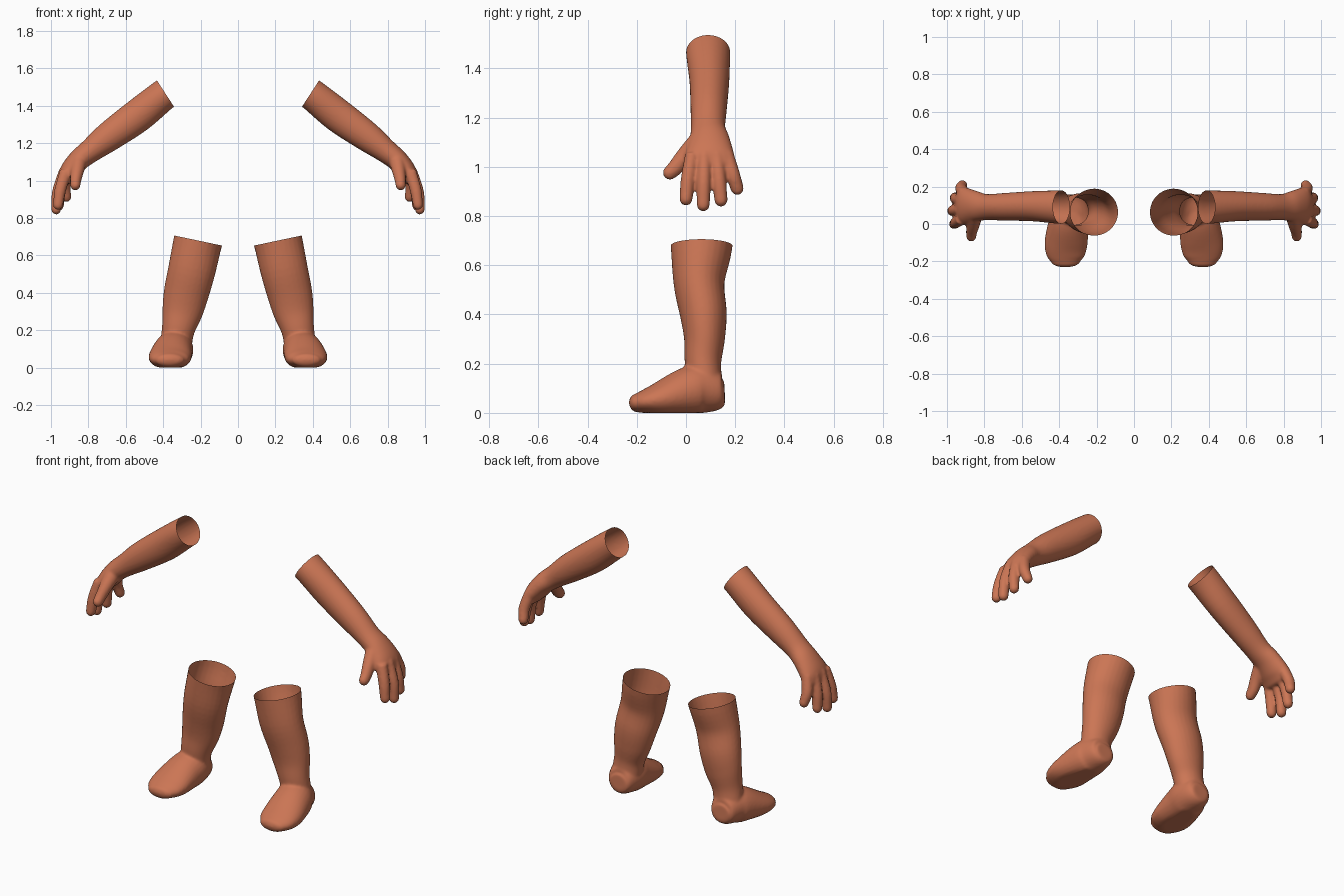
import bpy, bmesh
from math import sin, cos, pi, radians
from mathutils import Vector, Matrix

cube = bpy.data.objects.get("Cube")
if cube:
    bpy.data.objects.remove(cube)

skin = bpy.data.materials.new("terracotta_skin")
skin.diffuse_color = (0.6, 0.18, 0.09, 1)
skin.use_nodes = True
skin.node_tree.nodes["Principled BSDF"].inputs["Base Color"].default_value = skin.diffuse_color

X, Y = Vector((1, 0, 0)), Vector((0, 1, 0))
SEGMENTS = 28


def spline(points, steps=5):
    """Catmull-Rom interpolation of rows of (x, y, z, radius_side, radius_ref)."""
    rows = [Vector(p) for p in points]
    rows = [rows[0] * 2 - rows[1]] + rows + [rows[-1] * 2 - rows[-2]]
    out = []
    for a, b, c, d in zip(rows, rows[1:], rows[2:], rows[3:]):
        for i in range(steps):
            t = i / steps
            out.append(0.5 * (2 * b + (c - a) * t + (2 * a - 5 * b + 4 * c - d) * t ** 2
                              + (3 * b - a - 3 * c + d) * t ** 3))
    return out + [rows[-2]]


def loft(bm, points, ref=Y, cap=0.0):
    """Closed tube through the rows; cap is the length of a rounded end."""
    rows = spline(points)
    if cap:
        end = rows[-1].copy()
        way = (end - rows[-2]).to_3d().normalized()
        for deg in (25, 50, 75):
            a = radians(deg)
            p = end.to_3d() + way * cap * sin(a)
            rows.append(Vector((*p, end[3] * cos(a), end[4] * cos(a))))
    rings = []
    for i, row in enumerate(rows):
        tangent = (rows[min(i + 1, len(rows) - 1)] - rows[max(i - 1, 0)]).to_3d().normalized()
        v = (ref - tangent * ref.dot(tangent)).normalized()
        u = tangent.cross(v)
        ring = []
        for k in range(SEGMENTS):
            a = 2 * pi * k / SEGMENTS
            p = row.to_3d() + u * row[3] * cos(a) + v * row[4] * sin(a)
            p.z = max(p.z, 0.0)      # flat sole
            ring.append(bm.verts.new(p))
        rings.append(ring)
    for r, s in zip(rings, rings[1:]):
        for k in range(SEGMENTS):
            n = (k + 1) % SEGMENTS
            bm.faces.new((r[k], r[n], s[n], s[k]))
    bm.faces.new(rings[0][::-1])
    bm.faces.new(rings[-1])


def finish(bm, name, cut_point, cut_normal):
    """Fuse the lofts into one skin, cut it open, and make the left and right limb."""
    bmesh.ops.recalc_face_normals(bm, faces=bm.faces[:])
    raw = bpy.data.meshes.new(name)
    bm.to_mesh(raw)
    bm.free()
    obj = bpy.data.objects.new("left_" + name, raw)
    bpy.context.collection.objects.link(obj)
    remesh = obj.modifiers.new("fuse", 'REMESH')
    remesh.mode = 'VOXEL'
    remesh.voxel_size = 0.007
    soft = obj.modifiers.new("soften", 'SMOOTH')
    soft.factor, soft.iterations = 0.5, 7
    fused = bpy.data.meshes.new_from_object(obj.evaluated_get(bpy.context.evaluated_depsgraph_get()))
    obj.modifiers.clear()
    cut = bmesh.new()
    cut.from_mesh(fused)
    bmesh.ops.bisect_plane(cut, geom=cut.verts[:] + cut.edges[:] + cut.faces[:],
                           plane_co=cut_point, plane_no=cut_normal, clear_outer=True)
    for f in cut.faces:
        f.smooth = True
    cut.to_mesh(fused)
    cut.free()
    fused.materials.clear()
    fused.materials.append(skin)
    obj.data = fused
    mirrored = fused.copy()
    mirrored.transform(Matrix.Scale(-1, 4, X))
    mirrored.flip_normals()
    bpy.context.collection.objects.link(bpy.data.objects.new("right_" + name, mirrored))


# Arm: forearm, wrist and palm in one loft
bm = bmesh.new()
loft(bm, [(.27, .09, 1.54, .085, .09), (.388, .09, 1.465, .084, .09), (.535, .095, 1.347, .09, .081),
          (.69, .092, 1.235, .08, .074), (.79, .09, 1.158, .064, .07), (.85, .095, 1.11, .058, .083),
          (.9, .096, 1.05, .053, .1), (.925, .097, 1.005, .038, .105)], cap=.02)
# Fingers: base, knuckle, tip
for base, mid, tip in (((.92, .025, 1.05), (.95, .008, .95), (.962, .0, .87)),
                       ((.925, .075, 1.05), (.963, .072, .94), (.972, .07, .846)),
                       ((.92, .125, 1.05), (.95, .134, .95), (.958, .142, .865)),
                       ((.905, .165, 1.05), (.925, .19, .97), (.918, .208, .912))):
    loft(bm, [(*base, .033, .029), (*mid, .031, .029), (*tip, .027, .027)], cap=.028)
# Thumb
loft(bm, [(.85, .06, 1.11, .045, .045), (.86, .0, 1.05, .036, .036), (.868, -.04, 1.0, .03, .033),
          (.87, -.066, .975, .027, .029)], cap=.028)
finish(bm, "arm", (.388, .09, 1.465), (-.84, 0, .545))

# Leg: knee to ankle
bm = bmesh.new()
loft(bm, [(.17, .065, .85, .14, .135), (.213, .063, .68, .131, .126), (.245, .053, .53, .127, .104),
          (.276, .071, .4, .121, .095), (.297, .075, .3, .109, .083), (.32, .069, .2, .088, .074),
          (.335, .08, .1, .085, .07)])
# Foot: heel to toe
loft(bm, [(.335, .157, .085, .05, .042), (.335, .135, .085, .075, .076), (.338, .06, .095, .1, .1),
          (.35, .0, .085, .108, .098), (.363, -.1, .058, .115, .072), (.366, -.165, .046, .104, .05),
          (.366, -.2, .04, .08, .038)][::1], ref=Vector((0, 0, 1)), cap=.032)
finish(bm, "leg", (.2135, .06, .679), (-.206, 0, .978))
